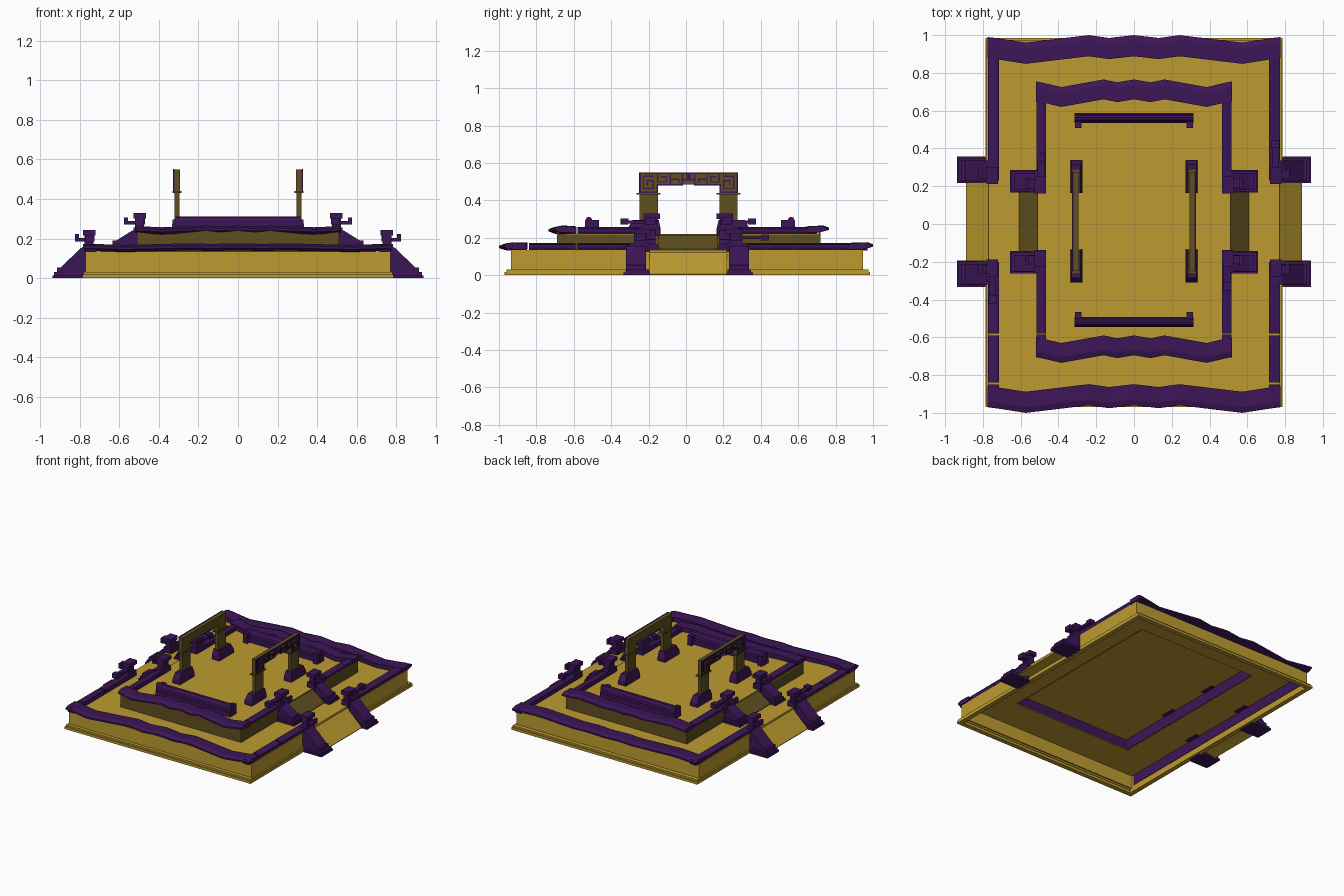
import bpy, bmesh
from mathutils import Vector

if "Cube" in bpy.data.objects:
    bpy.data.objects.remove(bpy.data.objects["Cube"])

def material(name, rgb):
    m = bpy.data.materials.new(name)
    m.diffuse_color = (*rgb, 1)
    m.use_nodes = True
    m.node_tree.nodes["Principled BSDF"].inputs["Base Color"].default_value = m.diffuse_color
    return m

GOLD = material("gold", (.51, .33, .03))
PURPLE = material("purple", (.045, .008, .095))
OLIVE = material("olive", (.115, .08, .014))
CY = .012   # centre line of stairs and gates

def finish(name, bm, mat):
    bmesh.ops.recalc_face_normals(bm, faces=bm.faces)
    me = bpy.data.meshes.new(name)
    bm.to_mesh(me)
    bm.free()
    me.materials.append(mat)
    ob = bpy.data.objects.new(name, me)
    bpy.context.collection.objects.link(ob)
    return ob

def boxes(name, mat, items):
    """Each item: x0, x1, y0, y1, z0, z1."""
    bm = bmesh.new()
    for x0, x1, y0, y1, z0, z1 in items:
        vs = bmesh.ops.create_cube(bm, size=1)["verts"]
        for v in vs:
            v.co = Vector(((x0 + x1) / 2 + v.co.x * (x1 - x0),
                           (y0 + y1) / 2 + v.co.y * (y1 - y0),
                           (z0 + z1) / 2 + v.co.z * (z1 - z0)))
    return finish(name, bm, mat)

def loft(name, mat, sections):
    """Skin a row of equal closed sections."""
    bm = bmesh.new()
    rings = [[bm.verts.new(p) for p in s] for s in sections]
    n = len(rings[0])
    for a, b in zip(rings, rings[1:]):
        for i in range(n):
            bm.faces.new((a[i], a[(i + 1) % n], b[(i + 1) % n], b[i]))
    bm.faces.new(rings[0])
    bm.faces.new(rings[-1])
    return finish(name, bm, mat)

def prism_y(name, mat, pts, y0, y1):
    return loft(name, mat, [[(x, y, z) for x, z in pts] for y in (y0, y1)])

def frame(x, y0, y1, z0, z1, t):
    """Four walls of a rectangular ring."""
    return [(-x, x, y0, y0 + t, z0, z1), (-x, x, y1 - t, y1, z0, z1),
            (-x, -x + t, y0 + t, y1 - t, z0, z1), (x - t, x, y0 + t, y1 - t, z0, z1)]

# Terrace shells, open underneath
boxes("lower_plinth", GOLD, frame(.785, -.97, .985, 0, .018, .035) + frame(.78, -.96, .975, .018, .03, .03))
boxes("lower_walls", GOLD, frame(.77, -.935, .945, .03, .135, .015))
boxes("lower_floor", GOLD, frame(.768, -.933, .943, .129, .135, .268))
boxes("upper_walls", OLIVE, frame(.51, -.69, .72, .13, .24, .012)[:2] + frame(.51, -.69, .72, .13, .218, .012)[2:])
boxes("upper_floor", GOLD, [(-.51, .51, -.68, .71, .213, .22)])
boxes("upper_lining", PURPLE, frame(.497, -.677, .707, .13, .212, .004))
boxes("lower_lining", PURPLE, [(s * .754 - .002, s * .754 + .002, -.9, .91, .05, .128) for s in (1, -1)])

# Wavy eave trims on front and back, straight trims on the sides
WAVE = [(0, .015), (.17, 0), (.31, .015), (.74, -.025), (.93, -.002), (1, .005)]
def wavy_trim(name, half, y_out, depth, wall, z, side):
    path = [(-f, d) for f, d in reversed(WAVE)] + WAVE[1:]
    secs = []
    for f, d in path:
        prof = [(y_out, z + .013), (y_out, z + .025), (y_out - side * .03, z + .036),
                (y_out - side * depth, z + .034), (y_out - side * depth, z), (wall, z)]
        secs.append([(f * half, y + d, h + d * .2) for y, h in prof])
    loft(name, PURPLE, secs)

wavy_trim("lower_front_trim", .775, -.975, .112, -.935, .137, -1)
wavy_trim("lower_back_trim", .775, .985, .112, .945, .137, 1)
wavy_trim("upper_front_trim", .52, -.71, .105, -.675, .226, -1)
wavy_trim("upper_back_trim", .52, .75, .105, .70, .226, 1)

def side_trim(name, s, x0, x1, y0, y1, z):
    pts = [(s * x0, z), (s * x0, z + .035), (s * (x0 + .015), z + .04),
           (s * x1, z + .03), (s * x1, z + .016), (s * (x1 - .01), z)]
    prism_y(name, PURPLE, pts, y0, y1)

for s in (1, -1):
    for y0, y1 in ((-.96, -.85), (-.84, -.59), (-.58, -.2), (.23, .97)):
        side_trim("lower_side_trim", s, .715, .772, y0, y1, .133)
    for y0, y1 in ((-.64, -.585), (-.58, -.2), (.23, .70)):
        side_trim("upper_side_trim", s, .465, .515, y0, y1, .217)

# Stair ramps with balustrades, posts and projecting carved heads
def stair(label, s, x, z0, z1, inner, outer, run, half, mat, head_side, head_x):
    prism_y(label + "_ramp", mat,
            [(s * (x - .015), z1), (s * (x + run), z0 + .005), (s * (x + run), z0), (s * (x - .015), z0 + .04)],
            CY - half, CY + half)
    top = z1 + .025
    end = x + run + .035
    for d in (1, -1):
        a, b = sorted((CY + d * inner, CY + d * outer))
        prism_y(label + "_balustrade", PURPLE,
                [(s * (x - .005), z0), (s * (x - .005), top), (s * (x + .02), top - .005),
                 (s * (end - .03), z0 + .055), (s * (end - .01), z0 + .055), (s * (end - .01), z0)],
                a + .012, b - .02)
        def part(u0, u1, v0, v1, w0, w1):
            xs = sorted((s * u0, s * u1))
            ys = sorted((CY + d * v0, CY + d * v1))
            return (*xs, *ys, w0, w1)
        i, o = inner, outer
        items = [part(x - .005, end + .012, i, o, z0, z0 + .014),
                 part(x - .003, end + .005, i + .006, o - .01, z0 + .014, z0 + .03),
                 part(x - .05, x + .012, i, i + .115, z1 - .01, top + .012),
                 part(x - .04, x + .005, i + .015, i + .085, top, top + .06),
                 part(x - .05, x + .012, i - .005, i + .085, top + .056, top + .084),
                 part(x, head_x, i + .025, i + .07, top + .025, top + .043),
                 part(head_x - .02, head_x, i + .02, i + .075, top + .025, top + .062)]
        if d == head_side:
            items += [part(x - .04, x - .005, i + .08, o + .06, top + .032, top + .048),
                      part(x - .045, x, o + .045, o + .088, top + .025, top + .058)]
        boxes(label + "_posts", PURPLE, items)

for s in (1, -1):
    stair("lower_stair", s, .77, 0, .135, .205, .345, .12, .208, GOLD, s, .822)
    stair("upper_stair", s, .515, .135, .22, .155, .275, .095, .158, OLIVE, -s, .575)

# Gates: legs, collar, lintel, fret ornament on the outer face and stone bases
FRET = [(0, .265, .541, .55), (.255, .265, .44, .55), (.165, .255, .44, .447),
        (.165, .172, .447, .485), (.03, .172, .48, .487), (.185, .245, .525, .533),
        (.238, .245, .46, .525), (.185, .238, .46, .467), (.185, .192, .467, .508),
        (.192, .225, .501, .508), (.218, .225, .48, .501), (.16, .168, .495, .541),
        (.115, .16, .495, .502), (.115, .122, .502, .53), (.122, .148, .523, .53),
        (.095, .102, .487, .541), (.05, .095, .51, .518), (.05, .057, .495, .51),
        (.03, .037, .48, .541), (0, .03, .505, .513), (0, .012, .513, .541)]
for s in (1, -1):
    def bar(x0, x1, y0, y1, z0, z1):
        return (*sorted((s * x0, s * x1)), y0, y1, z0, z1)
    gate = [bar(.293, .322, CY - .262, CY + .262, .485, .548)]
    orn, C = [], CY + .002
    for d in (1, -1):
        def span(a, b):
            return sorted((C + d * a, C + d * b))
        gate += [bar(.295, .32, *span(.165, .262), .25, .432),
                 bar(.293, .322, *span(.165, .262), .437, .486),
                 bar(.286, .33, *span(.15, .278), .43, .439)]
        orn += [bar(.32, .328, *span(a, b), z0, z1) for a, b, z0, z1 in FRET]
        (a, b), (a2, b2) = span(.15, .325), span(.16, .30)
        rect = lambda x0, x1, y0, y1, z: [(s * x0, y0, z), (s * x1, y0, z), (s * x1, y1, z), (s * x0, y1, z)]
        loft("gate_base", PURPLE, [rect(.272, .335, a, b, .219), rect(.272, .335, a, b, .25),
                                   rect(.282, .33, a2, b2, .295)])
    boxes("gate", OLIVE, gate)
    boxes("gate_fret", PURPLE, orn)

# Low screen walls with rounded caps and short returns
for y, d in ((-.545, 1), (.588, -1)):
    prof = [(0, .22), (0, .255), (.006, .262), (.006, .292), (.014, .307), (.025, .312),
            (.038, .307), (.046, .292), (.046, .262), (.052, .255), (.052, .22)]
    loft("screen_wall", PURPLE, [[(x, y + d * u, z) for u, z in prof] for x in (-.315, .315)])
    for s in (1, -1):
        y0, y1 = sorted((y + d * .045, y + d * .08))
        xs = sorted((s * .278, s * .313))
        boxes("screen_return", PURPLE, [(*xs, y0, y1, .22, .295)])
